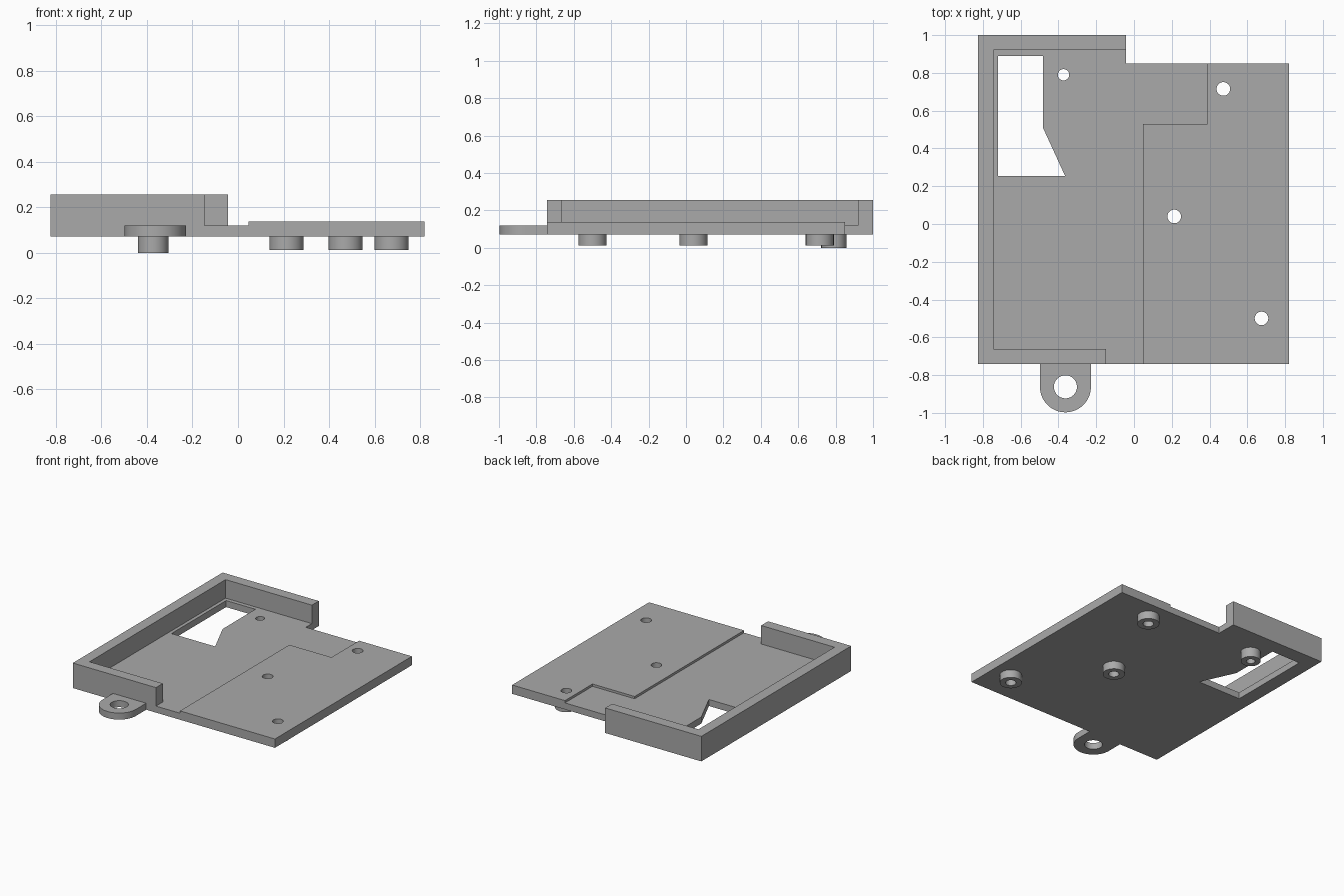
import bpy, bmesh
from math import cos, sin, pi

cube = bpy.data.objects.get("Cube")
if cube:
    bpy.data.objects.remove(cube)

grey = bpy.data.materials.new("grey plastic")
grey.use_nodes = True
COLOUR = (0.4, 0.4, 0.4, 1)
grey.diffuse_color = COLOUR
grey.node_tree.nodes["Principled BSDF"].inputs["Base Color"].default_value = COLOUR

BOTTOM, FLOOR, STEP, RIM = 0.072, 0.12, 0.137, 0.256


def prism(name, outline, z0, z1):
    """Extrude a flat outline between two heights."""
    bm = bmesh.new()
    face = bm.faces.new([bm.verts.new((x, y, z0)) for x, y in outline])
    top = bmesh.ops.extrude_face_region(bm, geom=[face])["geom"]
    verts = [v for v in top if isinstance(v, bmesh.types.BMVert)]
    bmesh.ops.translate(bm, vec=(0, 0, z1 - z0), verts=verts)
    bmesh.ops.recalc_face_normals(bm, faces=bm.faces)
    mesh = bpy.data.meshes.new(name)
    bm.to_mesh(mesh)
    bm.free()
    mesh.materials.append(grey)
    obj = bpy.data.objects.new(name, mesh)
    bpy.context.collection.objects.link(obj)
    return obj


def arc(cx, cy, r, start=0, sweep=2 * pi, n=48, closed=True):
    count = n if closed else n + 1
    return [(cx + r * cos(start + sweep * i / n), cy + r * sin(start + sweep * i / n))
            for i in range(count)]


def combine(target, part, operation):
    """Apply a boolean and discard the helper."""
    mod = target.modifiers.new(operation, 'BOOLEAN')
    mod.operation, mod.solver, mod.object = operation, 'EXACT', part
    bpy.context.view_layer.objects.active = target
    bpy.ops.object.modifier_apply(modifier=mod.name)
    bpy.data.objects.remove(part)


# Key edges of the tray
L, R, F, B, BACK = -0.825, 0.82, -0.742, 0.85, 1.0
WALL_BACK_END, WALL_FRONT_END, T = -0.043, -0.148, 0.08

# Floor plate with the longer left-hand corner
tray = prism("tray", [(L, F), (R, F), (R, B), (WALL_BACK_END, B),
                      (WALL_BACK_END, BACK), (L, BACK)], BOTTOM, FLOOR)

# Rim wall: front, outer side and back
combine(tray, prism("rim_wall", [
    (L, F), (WALL_FRONT_END, F), (WALL_FRONT_END, F + T), (L + T, F + T),
    (L + T, BACK - T), (WALL_BACK_END, BACK - T), (WALL_BACK_END, BACK),
    (L, BACK)], BOTTOM, RIM), 'UNION')

# Raised step
combine(tray, prism("raised_step", [
    (0.047, F), (R, F), (R, B), (0.39, B), (0.39, 0.53), (0.047, 0.53)],
    BOTTOM, STEP), 'UNION')

# Mounting lug
LX, LY, LR = -0.363, -0.862, 0.135
lug = [(LX - LR, F + 0.04)] + arc(LX, LY, LR, pi, pi, 32, False) + [(LX + LR, F + 0.04)]
combine(tray, prism("mounting_lug", lug, BOTTOM, FLOOR), 'UNION')

# Standoffs under the floor: x, y, outer radius, hole radius, foot height
standoffs = [(0.473, 0.715, 0.075, 0.036, 0.013),
             (0.213, 0.04, 0.075, 0.036, 0.013),
             (0.675, -0.5, 0.075, 0.036, 0.013),
             (-0.373, 0.79, 0.067, 0.03, 0.0)]
for x, y, r, hole, foot in standoffs:
    combine(tray, prism("standoff", arc(x, y, r), foot, BOTTOM + 0.02), 'UNION')
for x, y, r, hole, foot in standoffs + [(LX, LY, LR, 0.061, 0)]:
    combine(tray, prism("hole_cutter", arc(x, y, hole), -0.1, 0.3), 'DIFFERENCE')

# Cable window
combine(tray, prism("window_cutter", [
    (-0.72, 0.255), (-0.365, 0.255), (-0.482, 0.51), (-0.482, 0.89), (-0.72, 0.89)],
    -0.1, 0.3), 'DIFFERENCE')

# Smooth the round parts, keep the edges crisp
bpy.ops.object.select_all(action='DESELECT')
tray.select_set(True)
bpy.context.view_layer.objects.active = tray
bpy.ops.object.shade_smooth_by_angle(angle=pi / 6)
